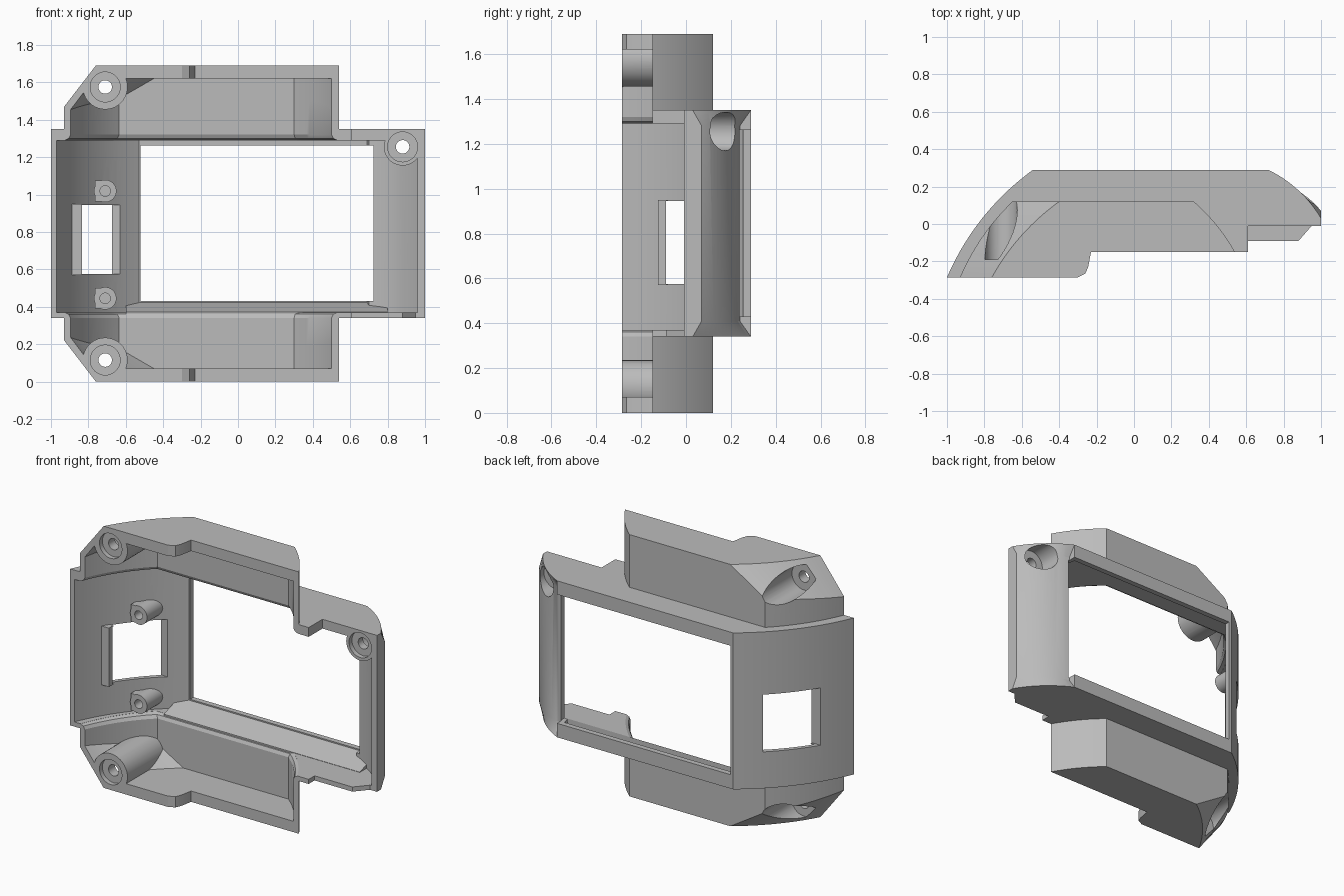
import bpy, bmesh, math
from mathutils import Vector, Matrix

if "Cube" in bpy.data.objects:
    bpy.data.objects.remove(bpy.data.objects["Cube"], do_unlink=True)

grey = bpy.data.materials.new("plain grey")
grey.use_nodes = True
grey.diffuse_color = (0.5, 0.5, 0.5, 1)
grey.node_tree.nodes["Principled BSDF"].inputs["Base Color"].default_value = (0.5, 0.5, 0.5, 1)

MID = 0.845  # height of the mirror plane between both wings


def arc(p, q, bulge, n=14):
    """Points of a shallow arc from p to q, bulging to the left."""
    p, q = Vector(p), Vector(q)
    d = q - p
    side = Vector((-d.y, d.x)).normalized()
    return [tuple(p + d * t + side * bulge * 4 * t * (1 - t))
            for t in (i / n for i in range(n + 1))]


def make(name, bm):
    bmesh.ops.recalc_face_normals(bm, faces=bm.faces)
    me = bpy.data.meshes.new(name)
    bm.to_mesh(me)
    bm.free()
    me.materials.append(grey)
    ob = bpy.data.objects.new(name, me)
    bpy.context.collection.objects.link(ob)
    return ob


def loft(name, levels):
    """Solid through outlines; each level is (z, tilt along y, points)."""
    bm = bmesh.new()
    rings = [[bm.verts.new((x, y, z + tilt * (y + 0.28))) for x, y in pts]
             for z, tilt, pts in levels]
    for a, b in zip(rings, rings[1:]):
        for i in range(len(a)):
            j = (i + 1) % len(a)
            bm.faces.new((a[i], a[j], b[j], b[i]))
    bm.faces.new(rings[0])
    bm.faces.new(rings[-1])
    return make(name, bm)


def box(name, lo, hi):
    lo, hi = Vector(lo), Vector(hi)
    bm = bmesh.new()
    m = Matrix.Translation((lo + hi) / 2) @ Matrix.Diagonal((*(hi - lo), 1))
    bmesh.ops.create_cube(bm, size=1, matrix=m)
    return make(name, bm)


def rod(name, x, z, r, y0, y1):
    """Cylinder along y."""
    bm = bmesh.new()
    m = Matrix.Translation((x, (y0 + y1) / 2, z)) @ Matrix.Rotation(math.pi / 2, 4, "X")
    bmesh.ops.create_cone(bm, cap_ends=True, segments=40, radius1=r, radius2=r,
                          depth=y1 - y0, matrix=m)
    return make(name, bm)


def combine(a, b, op):
    mod = a.modifiers.new("cut", "BOOLEAN")
    mod.operation, mod.object, mod.solver = op, b, "EXACT"
    bpy.context.view_layer.update()
    new = bpy.data.meshes.new_from_object(a.evaluated_get(bpy.context.evaluated_depsgraph_get()))
    a.modifiers.clear()
    a.data = new
    bpy.data.objects.remove(b, do_unlink=True)


# Outer body: curved left side, flat back, sloped right side with chamfered ends
step = [(-0.23, -0.15), (-0.245, -0.23), (-0.26, -0.265), (-0.3, -0.285)]


def body_outline(back, side):
    return (arc((-1, -0.285), (-0.54, 0.29), 0.05) + [(0.719, 0.29)]
            + arc((0.72, back), (1, side), 0.028)
            + [(1, -0.01), (0.61, -0.01), (0.61, -0.15)] + step)


end, middle = body_outline(0.289, 0.03), body_outline(0.24, 0.07)
shell = loft("housing_shell", [(0.34, 0, end), (0.41, 0, middle),
                               (1.28, 0, middle), (1.35, 0, end)])


# Wings above and below, with chamfered left corners
def wing_outline(left, back, right):
    return left + arc((0.32 - right / 2, back), (0.54 - right, -0.15), 0.015)


far = arc((-0.93, -0.285), (-0.65, 0.12), 0.025)
near = arc((-0.76, -0.285), (-0.40, 0.12), 0.03)
wide, narrow = (wing_outline(a, 0.12, 0) + step for a in (far, near))
combine(shell, loft("wings", [(0, 0, narrow), (0.22, -0.16, wide),
                              (1.47, 0.16, wide), (1.69, 0, narrow)]), "UNION")

# Locating tab on the lower right edge
tab = [(0.6, 0.03), (0.95, 0.03), (0.95, -0.01), (0.88, -0.09), (0.6, -0.09)]
combine(shell, loft("tab", [(0.34, 0, tab), (0.39, 0, tab)]), "UNION")

# Inner space of the body
body_room = ([(-0.97, -0.5)] + arc((-0.97, -0.285), (-0.53, 0.255), 0.05)
             + [(0.69, 0.255)] + arc((0.7, 0.21), (0.96, 0.03), 0.025) + [(0.96, -0.5)])
room = loft("inner_space", [(0.37, 0, body_room), (1.29, 0, body_room)])


# Inner space of the wings, flaring with a rounded lip into the body
def wing_room(front, rear, grow=0):
    left = arc((front - grow, -0.285), (rear - grow, 0.085 + grow), 0.025)
    return ([(front - grow, -0.55)] + wing_outline(left, 0.085 + grow, 0.04 - grow)
            + [(0.5 + grow, -0.55)])


wide, narrow = wing_room(-0.895, -0.635), wing_room(-0.77, -0.45)
lip, flare = wing_room(-0.895, -0.635, 0.01), wing_room(-0.895, -0.635, 0.03)
combine(room, loft("wing_space", [
    (0.07, 0, narrow), (0.235, -0.16, wide), (0.34, 0, wide), (0.36, 0, lip), (0.369, 0, flare),
    (1.291, 0, flare), (1.3, 0, lip), (1.32, 0, wide), (1.455, 0.16, wide), (1.62, 0, narrow),
]), "UNION")

# Sloped window sill, left as material inside
sill = box("sill", (-0.6, 0.1, 0.33), (0.8, 0.28, 0.43))
for v in sill.data.vertices:
    if v.co.z > 0.4 and v.co.y < 0.2:
        v.co.z = 0.372
combine(room, sill, "DIFFERENCE")

# Screw bosses: x, z, radius, front, floor of the rear recess
bosses = [(-0.71, MID + 0.73, 0.12, -0.285, -0.19), (-0.71, MID - 0.73, 0.12, -0.285, -0.19),
          (0.88, 1.255, 0.1, -0.01, 0.07)]
for x, z, r, front, floor in bosses:
    combine(room, rod("screw_boss", x, z, r, -0.7, 0.5), "DIFFERENCE")

# Small posts inside the left wall, squared on their outer side
posts = [MID - 0.113 + s * 0.287 for s in (-1, 1)]
for z in posts:
    post = rod("small_post", -0.71, z, 0.06, 0.0, 0.4)
    combine(post, box("post_side", (-0.765, 0.001, z - 0.055), (-0.71, 0.39, z + 0.055)), "UNION")
    combine(room, post, "DIFFERENCE")
combine(room, box("opening_post", (-1.1, -0.125, 0.57), (-0.835, -0.08, 0.95)), "DIFFERENCE")

combine(shell, room, "DIFFERENCE")

# Large rear window and square side opening
combine(shell, box("rear_window", (-0.52, 0.15, 0.43), (0.725, 0.4, 1.262)), "DIFFERENCE")
opening = [(-1.1, -0.09), (-0.7, -0.09), (-0.5, 0.1), (-0.5, 0.175), (-1.1, 0.19)]
combine(shell, loft("side_opening", [(0.575, 0, opening), (0.945, 0, opening)]), "DIFFERENCE")

# Holes and recesses
for x, z, r, front, floor in bosses:
    for radius, y0, y1 in ((0.086, floor, 0.6), (0.08, front - 0.1, front + 0.03),
                           (0.036, front - 0.1, floor + 0.1)):
        combine(shell, rod("screw_hole", x, z, radius, y0, y1), "DIFFERENCE")
for z in posts:
    combine(shell, rod("post_hole", -0.71, z, 0.028, -0.1, 0.09), "DIFFERENCE")

shell.data.materials.clear()
shell.data.materials.append(grey)
bpy.ops.object.select_all(action="DESELECT")
shell.select_set(True)
bpy.context.view_layer.objects.active = shell
bpy.ops.object.shade_smooth_by_angle(angle=math.radians(25))
